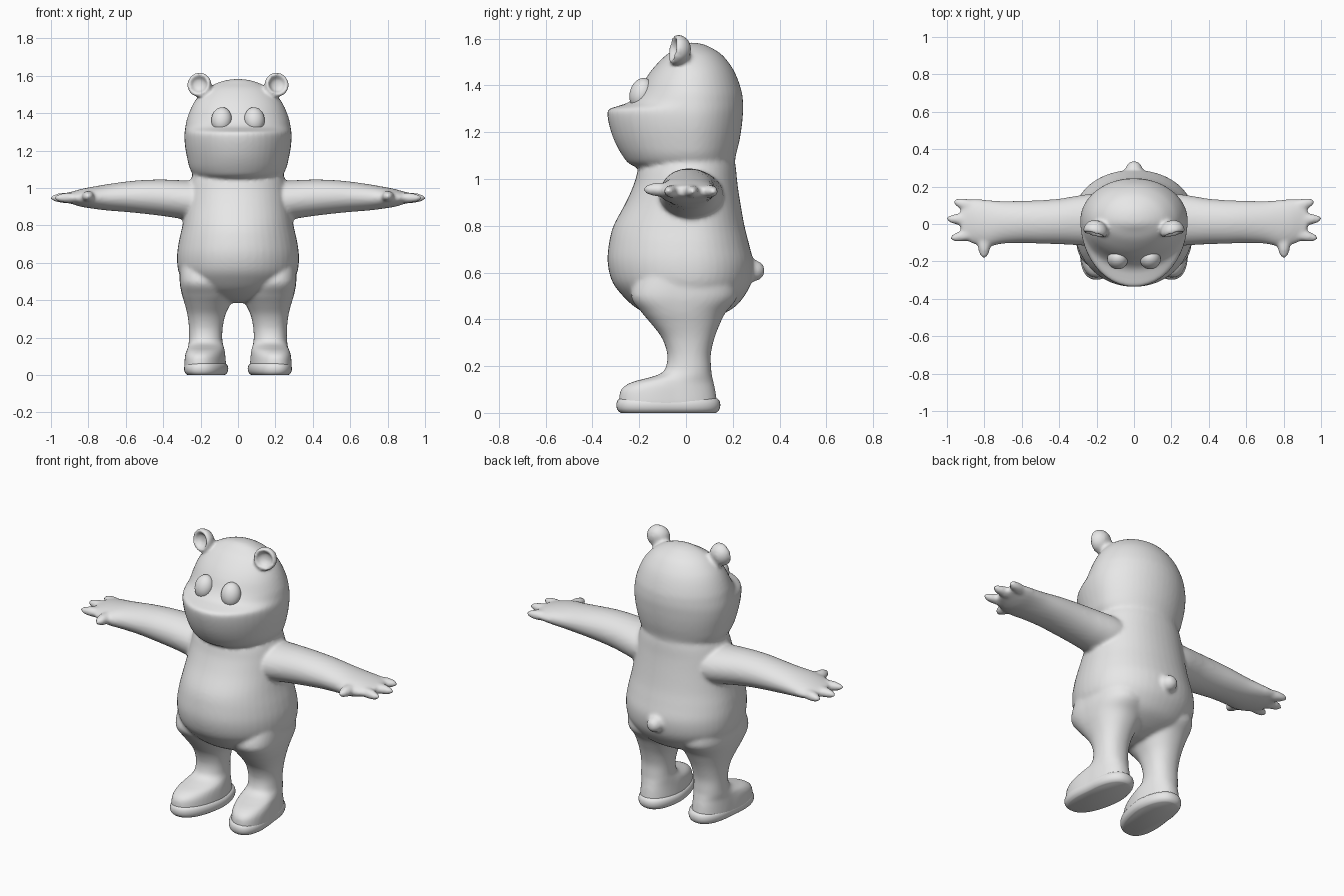
import bpy, bmesh, math
from mathutils import Vector, Matrix

grey = bpy.data.materials.new("soft_grey")
grey.diffuse_color = (0.8, 0.8, 0.8, 1)


def smooth_rings(rings, steps=4):
    """Catmull-Rom interpolation between section tuples."""
    out = []
    for i in range(len(rings) - 1):
        p0, p1 = rings[max(i - 1, 0)], rings[i]
        p2, p3 = rings[i + 1], rings[min(i + 2, len(rings) - 1)]
        for s in range(steps):
            t = s / steps
            out.append([0.5 * (2 * b + (c - a) * t + (2 * a - 5 * b + 4 * c - d) * t * t
                               + (3 * b - a - 3 * c + d) * t ** 3)
                        for a, b, c, d in zip(p0, p1, p2, p3)])
    return out + [list(rings[-1])]


def loft(bm, rings, place, power=2.0, n=48, steps=4):
    """Closed skin over sections (t, a0, a1, b0, b1, b_mid); place maps (t, a, b) to a point."""
    prev = first = None
    for t, a0, a1, b0, b1, bmid in smooth_rings(rings, steps):
        loop = []
        for k in range(n):
            ang = 2 * math.pi * k / n
            c, s = math.cos(ang), math.sin(ang)
            c = math.copysign(abs(c) ** (2 / power), c)
            s = math.copysign(abs(s) ** (2 / power), s)
            a = (a0 + a1) / 2 + (a1 - a0) / 2 * c
            b = bmid + s * ((b1 - bmid) if s > 0 else (bmid - b0))
            loop.append(bm.verts.new(place(t, a, b)))
        if prev:
            for k in range(n):
                j = (k + 1) % n
                bm.faces.new((prev[k], prev[j], loop[j], loop[k]))
        else:
            first = loop
        prev = loop
    bm.faces.new(first)
    bm.faces.new(prev)


def ellipsoid(bm, centre, radii, rot=Matrix()):
    m = Matrix.Translation(centre) @ rot @ Matrix.Diagonal((*radii, 1))
    bmesh.ops.create_uvsphere(bm, u_segments=32, v_segments=20, radius=1, matrix=m)


def finish(bm, name):
    bmesh.ops.recalc_face_normals(bm, faces=bm.faces)
    me = bpy.data.meshes.new(name)
    bm.to_mesh(me)
    bm.free()
    ob = bpy.data.objects.new(name, me)
    bpy.context.collection.objects.link(ob)
    me.materials.append(grey)
    me.polygons.foreach_set("use_smooth", [True] * len(me.polygons))
    return ob


def sym(z, w, y0, y1, mid=0.02):
    return (z, -w, w, y0, y1, mid)


body = bmesh.new()

# Torso
torso = [sym(0.385, 0.03, -0.05, 0.05), sym(0.41, 0.15, -0.14, 0.13),
         sym(0.45, 0.24, -0.215, 0.205), sym(0.5, 0.29, -0.27, 0.25),
         sym(0.56, 0.32, -0.315, 0.28), sym(0.64, 0.326, -0.335, 0.288),
         sym(0.72, 0.315, -0.33, 0.27), sym(0.8, 0.297, -0.31, 0.25),
         sym(0.9, 0.28, -0.257, 0.232), sym(0.98, 0.268, -0.222, 0.22),
         sym(1.05, 0.25, -0.2, 0.213), sym(1.12, 0.22, -0.15, 0.2)]
loft(body, torso, lambda z, x, y: Vector((x, y, z)), 2.1)

# Head with protruding snout
head = [sym(1.03, 0.15, -0.15, 0.17), sym(1.06, 0.225, -0.235, 0.205),
        sym(1.1, 0.256, -0.272, 0.213), sym(1.16, 0.272, -0.305, 0.228),
        sym(1.22, 0.283, -0.326, 0.238), sym(1.27, 0.287, -0.336, 0.243),
        sym(1.297, 0.286, -0.332, 0.245), sym(1.312, 0.284, -0.29, 0.245),
        sym(1.33, 0.281, -0.242, 0.244), sym(1.37, 0.273, -0.205, 0.239),
        sym(1.43, 0.25, -0.172, 0.22), sym(1.48, 0.22, -0.135, 0.195),
        sym(1.53, 0.17, -0.085, 0.155), sym(1.56, 0.115, -0.038, 0.11),
        sym(1.577, 0.06, -0.01, 0.07), sym(1.583, 0.01, 0.015, 0.03)]
loft(body, head, lambda z, x, y: Vector((x, y, z)))

# Tail
ellipsoid(body, (0, 0.287, 0.608), (0.046, 0.05, 0.046))


def splay(x, y):
    """Turn the toes slightly outward."""
    return x - 0.14 * (min(y, -0.05) + 0.05)


for side in (-1, 1):
    # Leg running down into the shoe upper
    leg = [(0.6, 0.02, 0.31, -0.2, 0.2), (0.5, 0.015, 0.312, -0.235, 0.22),
           (0.43, 0.015, 0.3, -0.19, 0.17), (0.38, 0.04, 0.285, -0.148, 0.145),
           (0.32, 0.068, 0.27, -0.103, 0.122), (0.25, 0.082, 0.262, -0.08, 0.106),
           (0.19, 0.084, 0.262, -0.088, 0.108), (0.165, 0.08, 0.265, -0.115, 0.11),
           (0.148, 0.075, 0.268, -0.17, 0.114), (0.13, 0.07, 0.271, -0.235, 0.118),
           (0.1, 0.066, 0.275, -0.278, 0.125), (0.05, 0.062, 0.278, -0.287, 0.132),
           (0.02, 0.062, 0.278, -0.285, 0.132)]
    loft(body, [(*r, (r[3] + r[4]) / 2) for r in leg],
         lambda z, x, y: Vector((side * splay(x, y), y, z)), 2.2)

    # Arm and palm: x, z range, y range
    arm = [(0.16, 0.83, 1.03, -0.12, 0.16), (0.24, 0.825, 1.038, -0.117, 0.16),
           (0.32, 0.838, 1.042, -0.112, 0.148), (0.4, 0.85, 1.045, -0.108, 0.135),
           (0.5, 0.862, 1.043, -0.105, 0.127), (0.6, 0.872, 1.034, -0.101, 0.124),
           (0.7, 0.88, 1.02, -0.105, 0.122), (0.78, 0.89, 1.006, -0.12, 0.128),
           (0.84, 0.9, 0.994, -0.112, 0.132), (0.89, 0.915, 0.98, -0.092, 0.128),
           (0.925, 0.925, 0.97, -0.07, 0.1)]
    loft(body, [(*r, (r[3] + r[4]) / 2) for r in arm],
         lambda x, z, y: Vector((side * x, y, z)))

    # Fingers and thumb, each from base to tip
    for base, tip, wide, thick in (((0.80, 0.075), (0.965, 0.122), 0.032, 0.028),
                                   ((0.80, 0.02), (1.004, 0.028), 0.032, 0.029),
                                   ((0.80, -0.04), (0.984, -0.078), 0.03, 0.028),
                                   ((0.80, -0.03), (0.802, -0.183), 0.034, 0.03)):
        a = Vector((side * base[0], base[1], 0.947))
        b = Vector((side * tip[0], tip[1], 0.947 if tip[0] > 0.9 else 0.963))
        d = b - a
        ellipsoid(body, (a + b) / 2, (d.length / 2, wide, thick),
                  Matrix.Rotation(math.atan2(d.y, d.x), 4, 'Z'))

    # Cupped ear: turned profile (radius, depth), hollow toward the front
    profile = [(0.0, 0.045), (0.03, 0.04), (0.053, 0.022), (0.065, -0.005), (0.064, -0.026),
               (0.055, -0.036), (0.046, -0.03), (0.036, -0.012), (0.018, -0.004), (0.0, -0.002)]
    turn = (Matrix.Translation((side * 0.203, -0.025, 1.55))
            @ Matrix.Rotation(side * 0.25, 4, 'Z') @ Matrix.Rotation(-0.15, 4, 'X'))
    loft(body, [(d, -r - 1e-4, r + 1e-4, -r - 1e-4, r + 1e-4, 0) for r, d in profile],
         lambda d, x, z: turn @ Vector((x, d, z)), n=32, steps=2)
    # Ear root
    ellipsoid(body, (side * 0.175, -0.012, 1.505), (0.045, 0.035, 0.045))

# Blend all the skin shells into one soft surface
ob = finish(body, "bear_body")
rm = ob.modifiers.new("blend", 'REMESH')
rm.mode = 'VOXEL'
rm.voxel_size = 0.01
rm.use_smooth_shade = True
sm = ob.modifiers.new("soften", 'SMOOTH')
sm.factor = 0.5
sm.iterations = 6

for side, label in ((-1, "right"), (1, "left")):
    # Bulging oval eye
    eye = bmesh.new()
    ellipsoid(eye, (side * 0.088, -0.19, 1.365), (0.055, 0.05, 0.068),
              Matrix.Rotation(side * 0.3, 4, 'Z') @ Matrix.Rotation(-0.3, 4, 'X'))
    finish(eye, "eye_" + label)

    # Rounded shoe sole with a flat underside
    sole = bmesh.new()
    rings = [(z, 0.052 + i, 0.278 - i, -0.297 + i, 0.146 - i, -0.075)
             for z, i in ((0.0, 0.018), (0.01, 0.006), (0.025, 0.0), (0.042, 0.0),
                          (0.056, 0.006), (0.064, 0.018), (0.066, 0.035))]
    loft(sole, rings, lambda z, x, y: Vector((side * splay(x, y), y, z)), 2.3, steps=2)
    sole_ob = finish(sole, "shoe_sole_" + label)
    bpy.ops.object.select_all(action='DESELECT')
    sole_ob.select_set(True)
    bpy.context.view_layer.objects.active = sole_ob
    bpy.ops.object.shade_smooth_by_angle(angle=math.radians(40))
